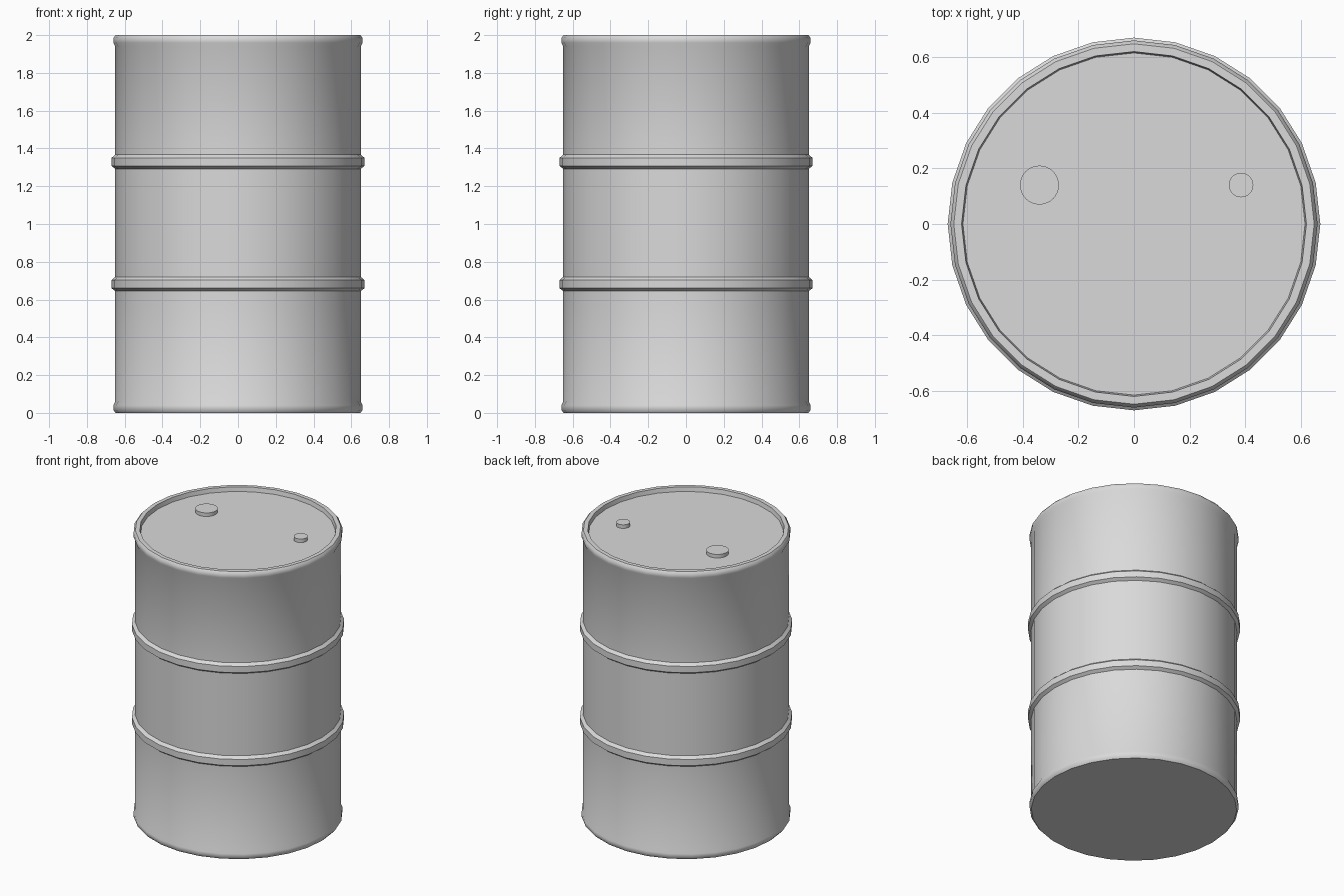
import bpy
import bmesh
import math

SIDES = 28

cube = bpy.data.objects.get("Cube")
if cube:
    bpy.data.objects.remove(cube, do_unlink=True)

# Single light grey metal
steel = bpy.data.materials.new("light_grey_steel")
steel.use_nodes = True
GREY = (0.7, 0.7, 0.7, 1)
steel.diffuse_color = GREY
steel.node_tree.nodes["Principled BSDF"].inputs["Base Color"].default_value = GREY


def lathe(name, profile, sides=SIDES, centre=(0, 0, 0), closed=False, smooth=47):
    """Turn an (r, z) profile, listed bottom to top on the outside, about z."""
    bm = bmesh.new()
    rings = []
    for r, z in profile:
        ring = []
        for i in range(sides):
            a = 2 * math.pi * i / sides
            ring.append(bm.verts.new((r * math.cos(a), r * math.sin(a), z)))
        rings.append(ring)
    pairs = list(zip(rings, rings[1:]))
    if closed:
        pairs.append((rings[-1], rings[0]))
    for low, high in pairs:
        for i in range(sides):
            j = (i + 1) % sides
            bm.faces.new((low[i], low[j], high[j], high[i]))
    if not closed:
        bm.faces.new(rings[0][::-1])
        bm.faces.new(rings[-1])
    bmesh.ops.recalc_face_normals(bm, faces=bm.faces)
    mesh = bpy.data.meshes.new(name)
    bm.to_mesh(mesh)
    bm.free()
    mesh.materials.append(steel)
    obj = bpy.data.objects.new(name, mesh)
    obj.location = centre
    bpy.context.collection.objects.link(obj)
    bpy.ops.object.select_all(action="DESELECT")
    obj.select_set(True)
    bpy.context.view_layer.objects.active = obj
    bpy.ops.object.shade_smooth_by_angle(angle=math.radians(smooth))
    return obj


# Drum shell: rolled rims at both ends, two raised hoops, recessed lid
rim = [(0.65, 0.06), (0.66, 0.04), (0.66, 0.015), (0.648, 0), (0.62, 0)]


def hoop(z):
    return [(0.65, z - 0.038), (0.67, z - 0.023),
            (0.67, z + 0.02), (0.65, z + 0.037)]


shell = rim[::-1] + hoop(0.683) + hoop(1.33)
shell += [(r, 2 - z) for r, z in rim]
shell += [(0.615, 1.97)]
lathe("drum_shell", shell)

# Bung caps on the lid
for name, r, x in (("large_bung", 0.07, -0.34), ("small_bung", 0.044, 0.385)):
    lathe(name, [(r, 1.965), (r, 1.995)], 32, (x, 0.14, 0))
